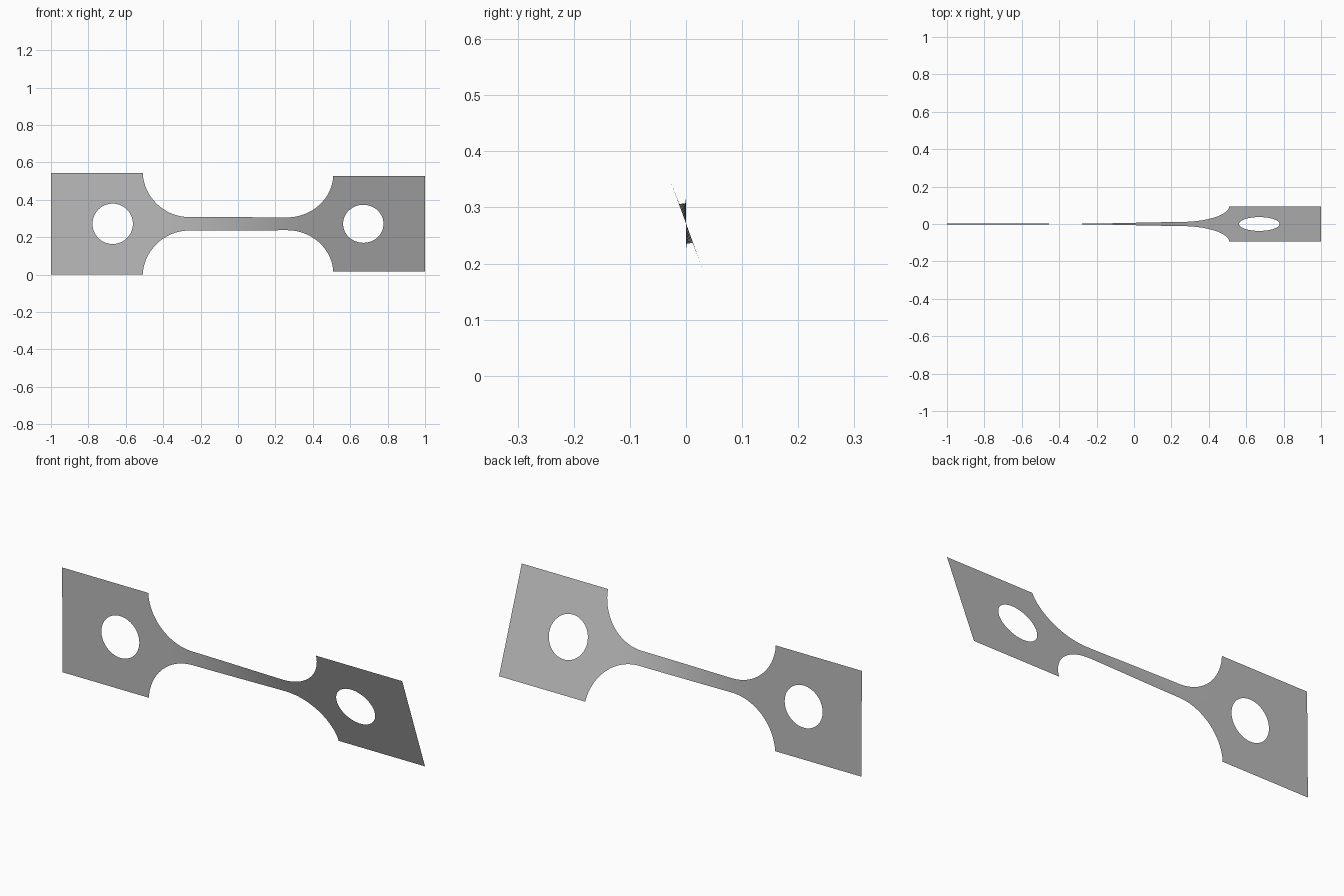
import bpy, bmesh, math

cube = bpy.data.objects.get("Cube")
if cube:
    bpy.data.objects.remove(cube)

HALF_H, NECK_H, MID_Z = 0.271, 0.036, 0.2715
FILLET_X, FILLET_R, CORNER_X = 0.26, 0.25, 0.509
HOLE_X, HOLE_R = 0.67, 0.108
TILT_LEFT, TILT_RIGHT = math.radians(0.6), math.radians(20)


def outer_half(x):
    """Half height of the outline: neck, round fillet, square tab."""
    a = abs(x)
    if a >= CORNER_X:
        return HALF_H
    if a <= FILLET_X:
        return NECK_H
    return NECK_H + FILLET_R - math.sqrt(FILLET_R ** 2 - (a - FILLET_X) ** 2)


def hole_half(x):
    d = abs(abs(x) - HOLE_X)
    return math.sqrt(HOLE_R ** 2 - d * d) if d < HOLE_R - 1e-6 else 0.0


def twist(x):
    t = min(max((x + 0.42) / 0.84, 0), 1)
    return TILT_LEFT + (TILT_RIGHT - TILT_LEFT) * t * t * (3 - 2 * t)


# Stations along one half, denser on the curves, then mirrored
half = [FILLET_X * i / 12 for i in range(1, 13)]
half += [FILLET_X + FILLET_R * math.sin(math.radians(85 * i / 24)) for i in range(1, 24)]
half += [CORNER_X]
half += [HOLE_X - HOLE_R * math.cos(math.pi * i / 32) for i in range(33)]
half += [0.88, 1.0]
stations = [-x for x in reversed(half)] + [0.0] + half

# Twisted sheet, upper and lower strips meeting on the centre line
bm = bmesh.new()
ROWS = 6
for side in (1, -1):
    columns = []
    for x in stations:
        low, high, a = hole_half(x), outer_half(x), twist(x)
        column = []
        for r in range(ROWS + 1):
            s = side * (low + (high - low) * r / ROWS)
            column.append(bm.verts.new((x, -s * math.sin(a), MID_Z + s * math.cos(a))))
        columns.append(column)
    for c, d in zip(columns, columns[1:]):
        for r in range(ROWS):
            quad = [c[r], d[r], d[r + 1], c[r + 1]]
            bm.faces.new(quad if side > 0 else quad[::-1])
bmesh.ops.remove_doubles(bm, verts=bm.verts, dist=1e-5)

mesh = bpy.data.meshes.new("twisted_plate")
bm.to_mesh(mesh)
bm.free()
plate = bpy.data.objects.new("twisted_plate", mesh)
bpy.context.collection.objects.link(plate)

# Plain grey metal
grey = bpy.data.materials.new("plain_grey")
grey.use_nodes = True
colour = (0.5, 0.5, 0.5, 1)
grey.diffuse_color = colour
grey.node_tree.nodes["Principled BSDF"].inputs["Base Color"].default_value = colour
mesh.materials.append(grey)

bpy.context.view_layer.objects.active = plate
plate.select_set(True)
bpy.ops.object.shade_smooth_by_angle(angle=math.radians(30))
